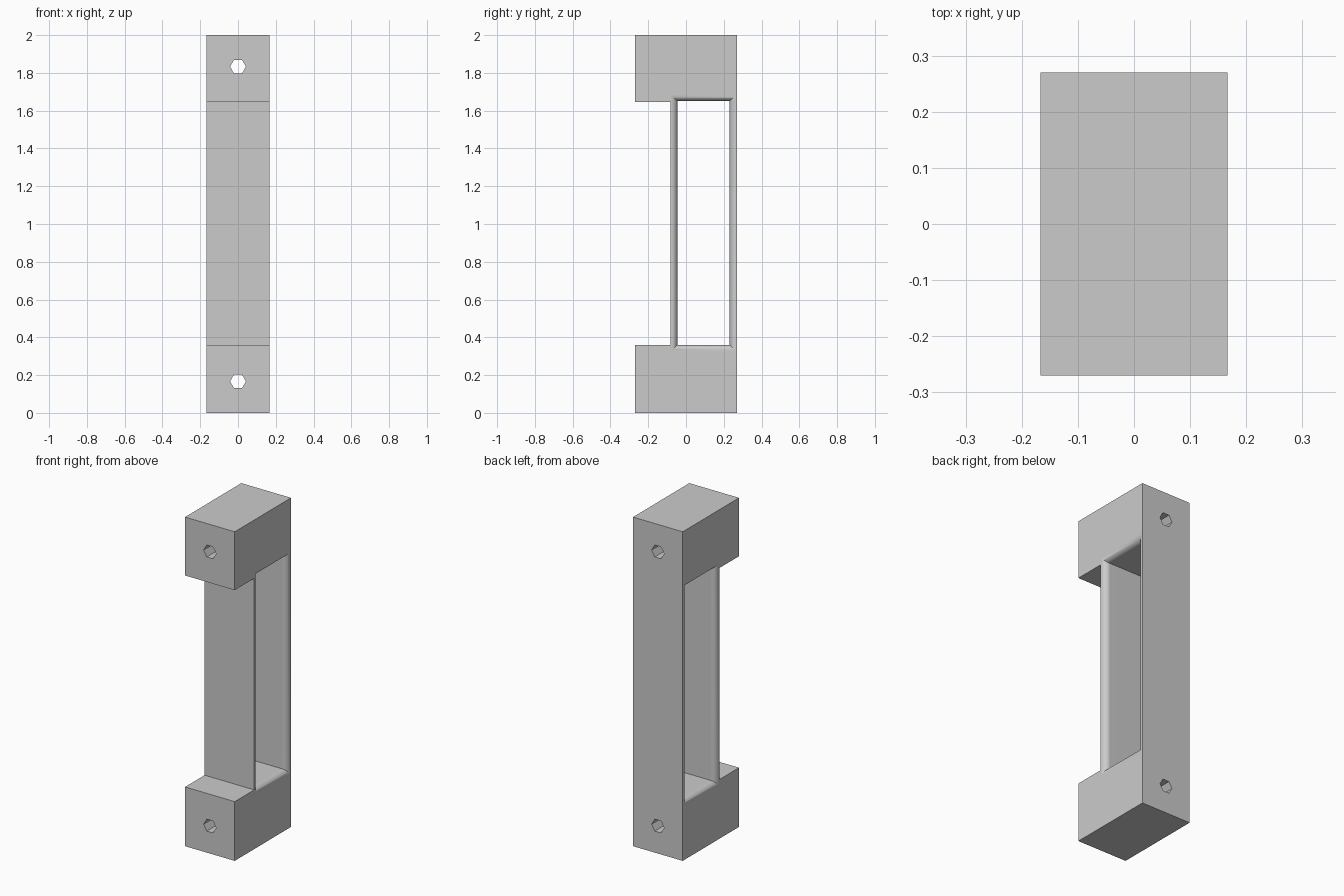
import bpy, bmesh, math
from mathutils import Matrix

if "Cube" in bpy.data.objects:
    bpy.data.objects.remove(bpy.data.objects["Cube"])

HALF_W, HALF_D, HEIGHT = 0.167, 0.27, 2.0
FILLET, STEPS = 0.035, 8

grey = bpy.data.materials.new("plain grey")
grey.use_nodes = True
colour = (0.6, 0.6, 0.6, 1)
grey.diffuse_color = colour
grey.node_tree.nodes["Principled BSDF"].inputs["Base Color"].default_value = colour


def make_object(name, bm):
    bmesh.ops.recalc_face_normals(bm, faces=bm.faces)
    mesh = bpy.data.meshes.new(name)
    bm.to_mesh(mesh)
    bm.free()
    obj = bpy.data.objects.new(name, mesh)
    bpy.context.collection.objects.link(obj)
    mesh.materials.append(grey)
    return obj


def loft(name, rings):
    """Closed solid from (x, [(y, z), ...]) cross-sections."""
    bm = bmesh.new()
    loops = [[bm.verts.new((x, y, z)) for y, z in pts] for x, pts in rings]
    for a, b in zip(loops, loops[1:]):
        for i in range(len(a)):
            j = (i + 1) % len(a)
            bm.faces.new((a[i], a[j], b[j], b[i]))
    bm.faces.new(loops[0])
    bm.faces.new(loops[-1])
    return make_object(name, bm)


# Side profile: two end blocks joined by a slimmer set-back grip
profile = [(-HALF_D, 0), (HALF_D, 0), (HALF_D, HEIGHT), (-HALF_D, HEIGHT),
           (-HALF_D, 1.645), (-0.083, 1.645), (-0.083, 0.36), (-HALF_D, 0.36)]
body = loft("handle_body", [(-HALF_W, profile), (HALF_W, profile)])


# Opening cutter: rectangle that flares out in a quarter round at both sides
def opening(flare):
    y0, y1, z0, z1 = -0.045 - flare, 0.23 + flare, 0.36 - flare, 1.65 + flare
    return [(y0, z0), (y1, z0), (y1, z1), (y0, z1)]


side = []
for i in range(STEPS + 1):
    a = math.pi / 2 * i / STEPS
    side.append((HALF_W - FILLET + FILLET * math.sin(a),
                 opening(FILLET * (1 - math.cos(a)))))
side.append((HALF_W + 0.05, opening(FILLET)))
rings = [(-x, pts) for x, pts in reversed(side)] + side
cutters = [loft("opening_cutter", rings)]

# Hexagonal screw holes through both end blocks
for name, z in (("lower_hole_cutter", 0.167), ("upper_hole_cutter", 1.833)):
    bm = bmesh.new()
    place = (Matrix.Translation((0, 0, z)) @ Matrix.Rotation(math.pi / 2, 4, 'X')
             @ Matrix.Rotation(math.pi / 6, 4, 'Z'))
    bmesh.ops.create_cone(bm, cap_ends=True, segments=6, radius1=0.042,
                          radius2=0.042, depth=1, matrix=place)
    cutters.append(make_object(name, bm))

for cutter in cutters:
    cutter.hide_render = True
    mod = body.modifiers.new(cutter.name, 'BOOLEAN')
    mod.operation, mod.solver, mod.object = 'DIFFERENCE', 'EXACT', cutter

# Bake the cuts and drop the helpers
bpy.context.view_layer.update()
graph = bpy.context.evaluated_depsgraph_get()
body.data = bpy.data.meshes.new_from_object(body.evaluated_get(graph))
body.modifiers.clear()
for cutter in cutters:
    bpy.data.objects.remove(cutter)

# Smooth rounded opening edges, crisp corners elsewhere
bpy.ops.object.select_all(action='DESELECT')
body.select_set(True)
bpy.context.view_layer.objects.active = body
bpy.ops.object.shade_smooth_by_angle(angle=math.radians(30))
weighted = body.modifiers.new("even_shading", 'WEIGHTED_NORMAL')
weighted.keep_sharp = True
